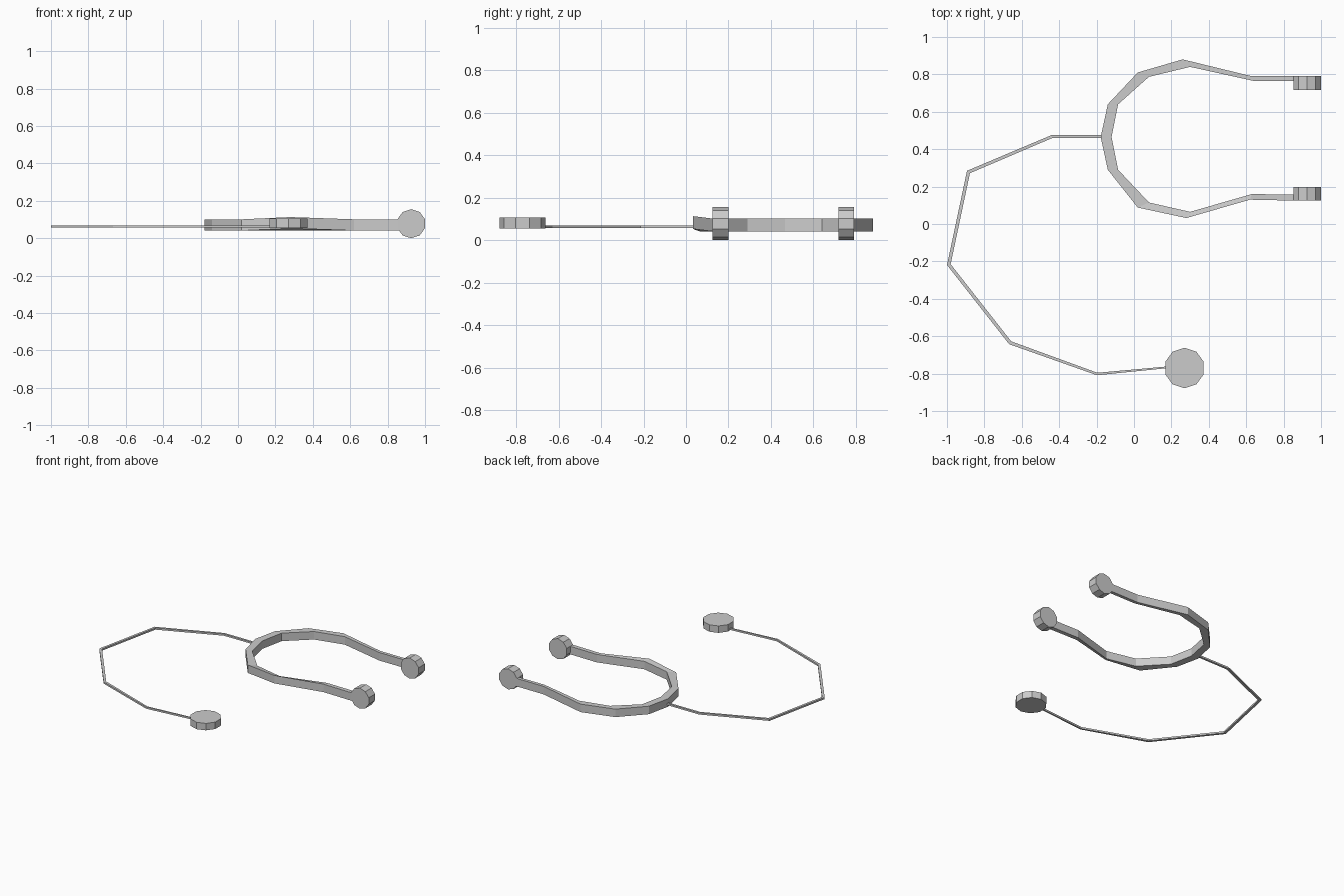
import bpy, bmesh, math
from mathutils import Vector

if "Cube" in bpy.data.objects:
    bpy.data.objects.remove(bpy.data.objects["Cube"])


def band(name, left, right, z0, z1, tilt=None):
    """Closed rectangular bar between two edge lines; tilt lifts the left edge."""
    tilt = tilt or [0] * len(left)
    bm = bmesh.new()
    rings = []
    for (lx, ly), (rx, ry), t in zip(left, right, tilt):
        ring = [(lx, ly, z0 + t), (rx, ry, z0), (rx, ry, z1), (lx, ly, z1 + t)]
        rings.append([bm.verts.new(p) for p in ring])
    for a, b in zip(rings, rings[1:]):
        for i in range(4):
            j = (i + 1) % 4
            bm.faces.new((a[i], a[j], b[j], b[i]))
    bm.faces.new(rings[0])
    bm.faces.new(rings[-1][::-1])
    bmesh.ops.recalc_face_normals(bm, faces=bm.faces)
    mesh = bpy.data.meshes.new(name)
    bm.to_mesh(mesh)
    bm.free()
    obj = bpy.data.objects.new(name, mesh)
    bpy.context.collection.objects.link(obj)


def edges(path, widths):
    """Mitred left and right edge lines of a path."""
    pts = [Vector(p) for p in path]
    left, right = [], []
    for i, (p, w) in enumerate(zip(pts, widths)):
        d0 = (p - pts[i - 1]).normalized() if i else (pts[1] - p).normalized()
        d1 = (pts[i + 1] - p).normalized() if i < len(pts) - 1 else d0
        n = Vector((-d0.y - d1.y, d0.x + d1.x)).normalized()
        off = n * (w / 2) / n.dot(Vector((-d1.y, d1.x)))
        left.append(p + off)
        right.append(p - off)
    return left, right


def disc(name, radius, depth, location, rotation):
    bpy.ops.mesh.primitive_cylinder_add(vertices=10, radius=radius, depth=depth,
                                        location=location, rotation=rotation)
    bpy.context.object.name = name


# Forked headset arms
outer = [(0.86, 0.79), (0.63, 0.79), (0.26, 0.88), (0.02, 0.81), (-0.14, 0.64),
         (-0.178, 0.465), (-0.14, 0.29), (0.02, 0.088), (0.28, 0.032),
         (0.62, 0.13), (0.86, 0.125)]
inner = [(0.86, 0.765), (0.64, 0.765), (0.30, 0.84), (0.08, 0.787), (-0.085, 0.64),
         (-0.12, 0.465), (-0.085, 0.29), (0.08, 0.115), (0.30, 0.065),
         (0.63, 0.16), (0.86, 0.157)]
band("forked_arms", outer, inner, 0.041, 0.101,
     [0, 0, 0, 0, 0, 0, 0, 0, 0.012, 0, 0])

# Thin tube
tube = [(-0.165, 0.468), (-0.44, 0.467), (-0.885, 0.278), (-0.99, -0.217),
        (-0.662, -0.635), (-0.197, -0.802), (0.18, -0.766)]
left, right = edges(tube, [0.015, 0.016, 0.018, 0.018, 0.018, 0.013, 0.009])
band("tube", left, right, 0.056, 0.069)

# Ear discs
for label, y in (("front", 0.162), ("back", 0.754)):
    disc("ear_disc_" + label, 0.0775, 0.074, (0.926, y, 0.0775), (math.pi / 2, 0, 0))

# Chest disc
disc("chest_disc", 0.108, 0.052, (0.27, -0.77, 0.08), (0, 0, 0))
